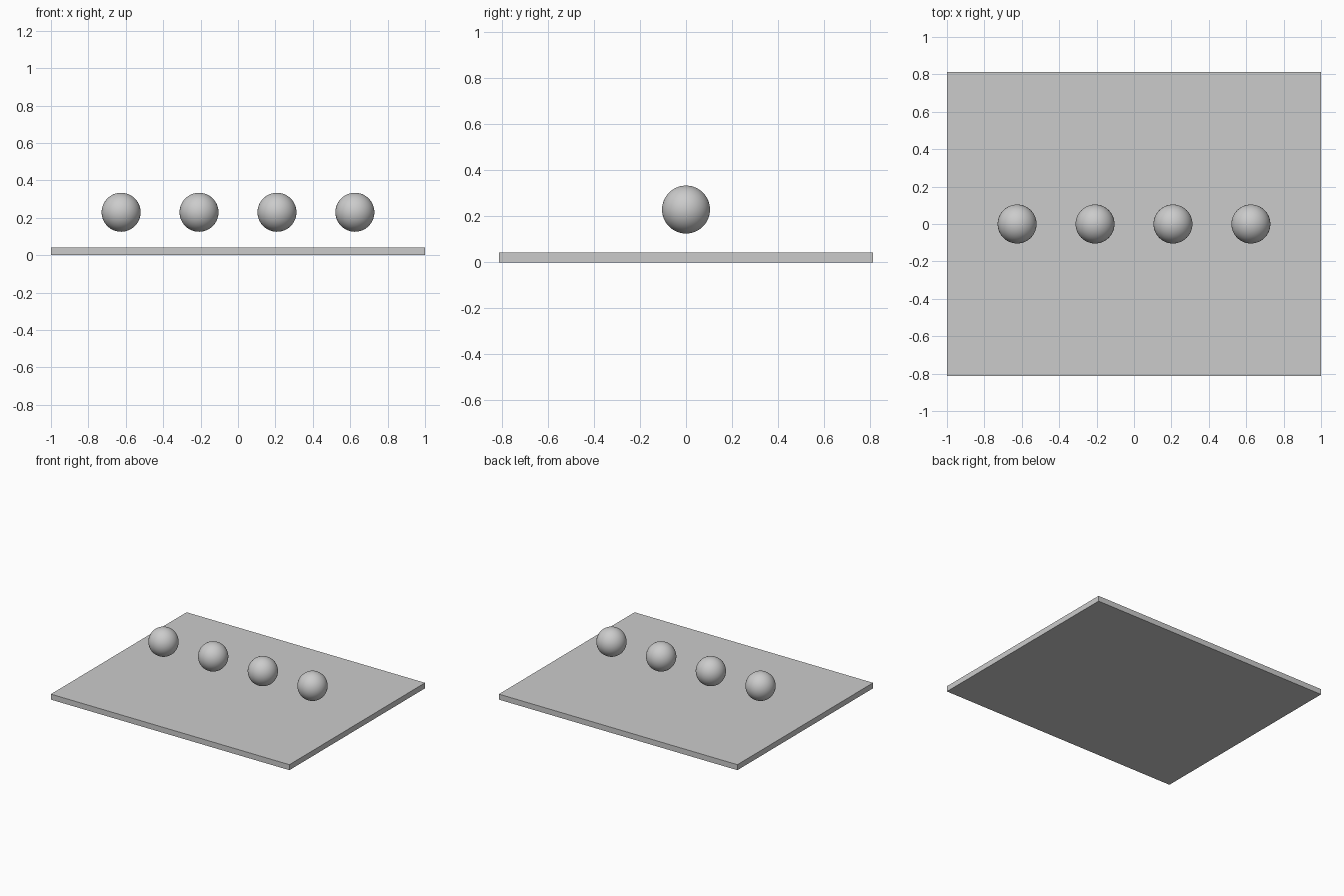
import bpy

if "Cube" in bpy.data.objects:
    bpy.data.objects.remove(bpy.data.objects["Cube"])

UNIT = 2 / 4.8          # ball spacing; the slab is 4.8 spacings long
SLAB = (2.0, 1.625, 0.1 * UNIT)

# Flat rectangular slab
bpy.ops.mesh.primitive_cube_add(size=1, location=(0, 0, SLAB[2] / 2))
slab = bpy.context.object
slab.name = "base_slab"
slab.scale = SLAB
bpy.ops.object.transform_apply(location=False, rotation=False, scale=True)

# Row of four smooth balls hovering above the slab
for i in range(4):
    bpy.ops.mesh.primitive_uv_sphere_add(
        segments=64, ring_count=32, radius=0.25 * UNIT,
        location=((i - 1.5) * UNIT, 0, 0.55 * UNIT))
    ball = bpy.context.object
    ball.name = f"ball_{i + 1}"
    bpy.ops.object.shade_smooth()
